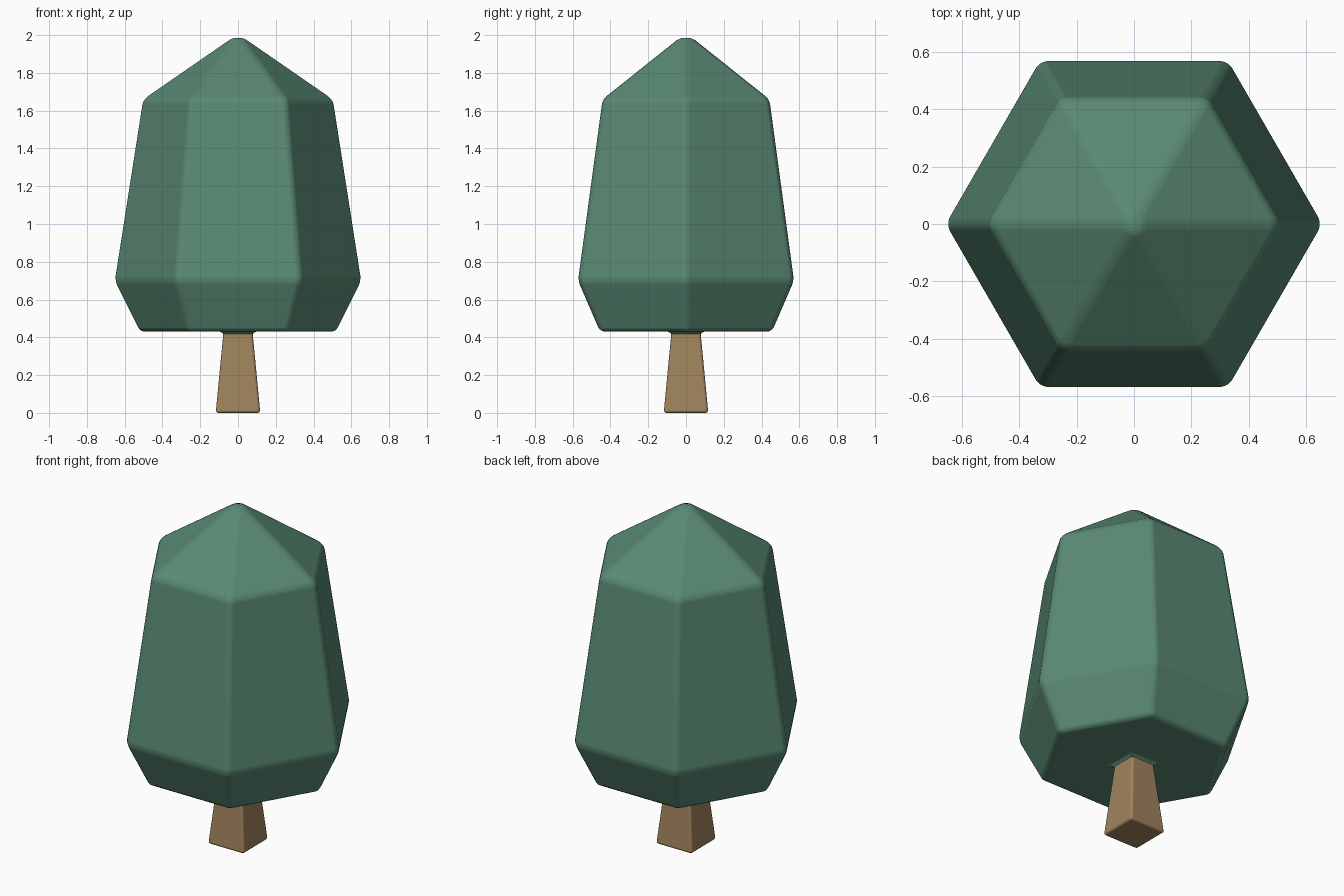
import bpy, bmesh
from math import cos, sin, pi, radians

if "Cube" in bpy.data.objects:
    bpy.data.objects.remove(bpy.data.objects["Cube"])


def material(name, color):
    m = bpy.data.materials.new(name)
    m.diffuse_color = (*color, 1)
    m.use_nodes = True
    m.node_tree.nodes["Principled BSDF"].inputs["Base Color"].default_value = m.diffuse_color
    return m


def lathe(name, rings, sides, turn, mat, bevel, apex=None):
    """Stack polygon rings (radius, z), cap them, and round the edges."""
    bm = bmesh.new()
    loops = [[bm.verts.new((r * cos(turn + 2 * pi * i / sides),
                            r * sin(turn + 2 * pi * i / sides), z))
              for i in range(sides)] for r, z in rings]
    for a, b in zip(loops, loops[1:]):
        for i in range(sides):
            j = (i + 1) % sides
            bm.faces.new((a[i], a[j], b[j], b[i]))
    bm.faces.new(loops[0][::-1])
    if apex is None:
        bm.faces.new(loops[-1])
    else:
        tip = bm.verts.new((0, 0, apex))
        for i in range(sides):
            bm.faces.new((loops[-1][i], loops[-1][(i + 1) % sides], tip))
    mesh = bpy.data.meshes.new(name)
    bm.to_mesh(mesh)
    bm.free()
    mesh.materials.append(mat)
    ob = bpy.data.objects.new(name, mesh)
    bpy.context.collection.objects.link(ob)
    bpy.context.view_layer.objects.active = ob
    ob.select_set(True)
    bpy.ops.object.shade_smooth()
    if bevel:
        mod = ob.modifiers.new("rounded_edges", 'BEVEL')
        mod.width = bevel
        mod.segments = 3
        mod.limit_method = 'ANGLE'
        mod.angle_limit = radians(10)
        mod.harden_normals = True
    else:
        bpy.ops.object.shade_flat()
    ob.select_set(False)
    return ob


green = material("leaf_green", (0.10, 0.25, 0.17))
brown = material("bark_brown", (0.35, 0.23, 0.11))
R2 = 2 ** 0.5

# Six-sided crown with a pointed top
lathe("foliage", [(0.525, 0.43), (0.66, 0.70), (0.51, 1.66)], 6, 0,
      green, 0.025, apex=2.012)

# Tapered square trunk
lathe("trunk", [(0.118 * R2, 0.0), (0.074 * R2, 0.46)], 4, pi / 4, brown, 0.015)

# Small flared lip where the crown meets the trunk
lathe("foliage_collar", [(0.078 * R2, 0.417), (0.085 * R2, 0.424), (0.098 * R2, 0.432)],
      4, pi / 4, green, 0)
